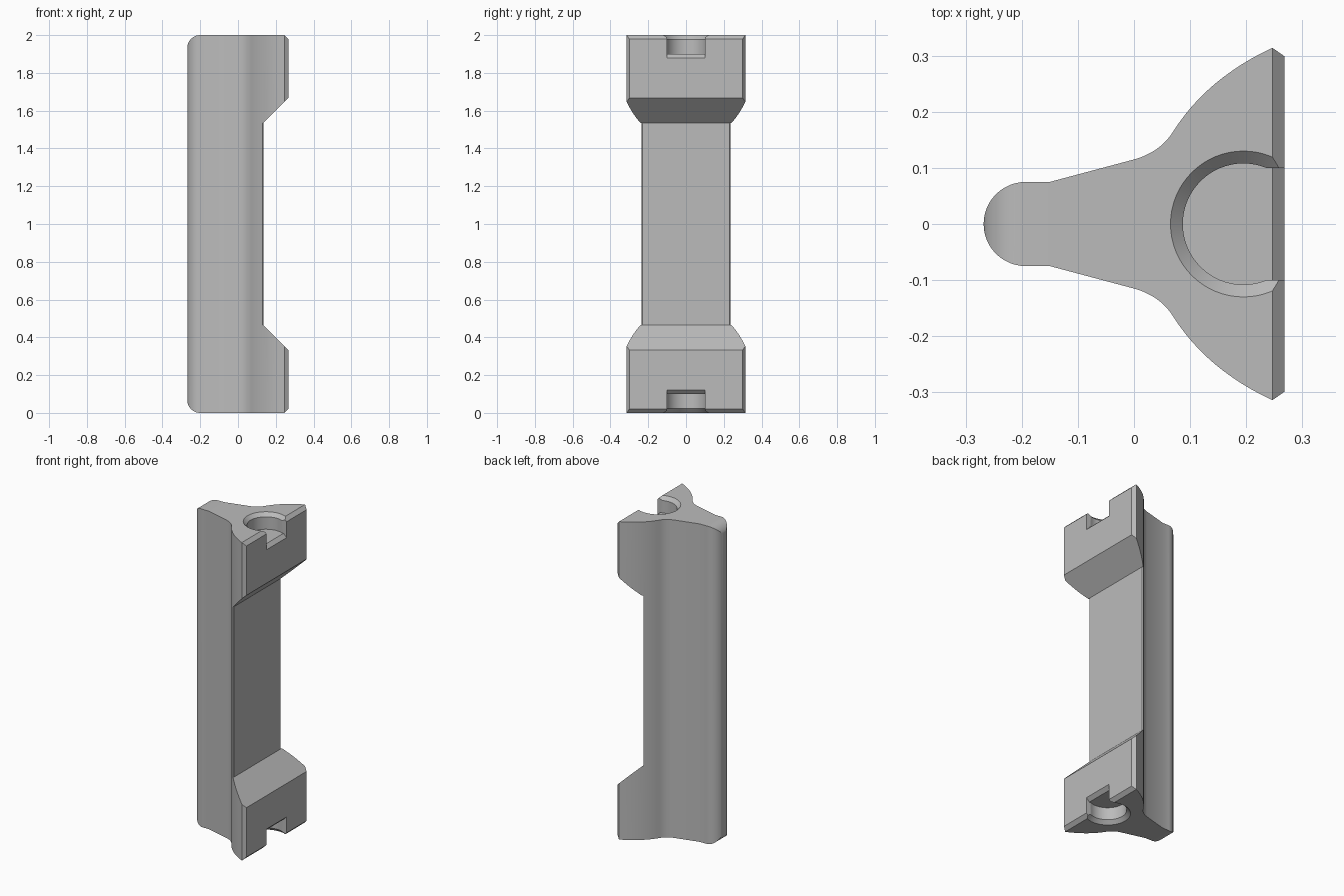
import bpy, bmesh
from math import sin, cos, pi, radians
from mathutils import Vector

if "Cube" in bpy.data.objects:
    bpy.data.objects.remove(bpy.data.objects["Cube"])

HEIGHT, FRONT, BACK = 2.0, 0.268, -0.268
CHAMFER = 0.0214

grey = bpy.data.materials.new("mid_grey")
grey.use_nodes = True
colour = (0.5, 0.5, 0.5, 1)
grey.diffuse_color = colour
grey.node_tree.nodes["Principled BSDF"].inputs["Base Color"].default_value = colour


def prism(name, outline, axis, start, end):
    """Extrude a closed outline along z (xy points) or along y (xz points)."""
    bm = bmesh.new()
    place = (lambda a, b: (a, b, start)) if axis == "z" else (lambda a, b: (a, start, b))
    face = bm.faces.new([bm.verts.new(place(*p)) for p in outline])
    extruded = bmesh.ops.extrude_face_region(bm, geom=[face])["geom"]
    shift = Vector((0, 0, end - start) if axis == "z" else (0, end - start, 0))
    bmesh.ops.translate(bm, vec=shift, verts=[v for v in extruded if isinstance(v, bmesh.types.BMVert)])
    return finish(name, bm)


def finish(name, bm):
    bmesh.ops.recalc_face_normals(bm, faces=bm.faces)
    mesh = bpy.data.meshes.new(name)
    bm.to_mesh(mesh)
    bm.free()
    mesh.materials.append(grey)
    obj = bpy.data.objects.new(name, mesh)
    bpy.context.collection.objects.link(obj)
    return obj


def cone(name, r1, r2, x, z1, z2):
    bm = bmesh.new()
    bmesh.ops.create_cone(bm, cap_ends=True, segments=64, radius1=r1, radius2=r2, depth=z2 - z1)
    bmesh.ops.translate(bm, vec=(x, 0, (z1 + z2) / 2), verts=bm.verts)
    return finish(name, bm)


def combine(obj, cutter, operation):
    mod = obj.modifiers.new("cut", "BOOLEAN")
    mod.operation, mod.object, mod.solver = operation, cutter, "EXACT"
    bpy.context.view_layer.objects.active = obj
    bpy.ops.object.modifier_apply(modifier=mod.name)
    bpy.data.objects.remove(cutter)


def bezier(a, b, c, steps=12):
    a, b, c = Vector(a), Vector(b), Vector(c)
    ts = [i / steps for i in range(1, steps + 1)]
    return [tuple(a * (1 - t) ** 2 + b * 2 * t * (1 - t) + c * t * t) for t in ts]


def flip(points):
    """Mirror top points to the bottom, keeping the outline order."""
    return [(x, HEIGHT - z) for x, z in reversed(points)]


# Plan section: rounded spine, tapering web, flared wings
r = 0.075
half = [(BACK + r - r * cos(a), r * sin(a)) for a in (radians(i * 7.5) for i in range(13))]
half += [(-0.15, r), (0, 0.115)]
half += bezier((0, 0.115), (0.0467, 0.128), (0.07, 0.165))
half += bezier((0.07, 0.165), (0.129, 0.259), (0.2466, 0.314))
half += [(0.289, 0.2843)]
plan = half + [(x, -y) for x, y in reversed(half[1:])]
body = prism("rail_body", plan, "z", -0.1, HEIGHT + 0.1)

# Side silhouette: rounded back corners, bevelled front, recessed waist
R = 0.068
top = [(BACK - 0.0005 + R - R * cos(a), HEIGHT - R + R * sin(a))
       for a in (i * pi / 24 for i in range(13))]
top += [(FRONT - CHAMFER, HEIGHT), (FRONT, HEIGHT - CHAMFER), (FRONT, 1.668), (0.135, 1.536)]
combine(body, prism("silhouette", top + flip(top), "y", -0.5, 0.5), "INTERSECT")

# Narrow bevels along the waist edges
for s in (1, -1):
    wedge = [(0.121, s * 0.243), (0.142, s * 0.225), (0.16, s * 0.27)]
    combine(body, prism("waist_bevel", wedge, "z", 0.464, 1.536), "DIFFERENCE")

# Countersunk round sockets, open to the front, at both ends
hole_x, hole_r, floor = 0.195, 0.108, 1.9
slot = [(0.2, floor), (FRONT - CHAMFER, floor), (0.3, floor - 0.0534), (0.3, 2.1), (0.2, 2.1)]
rim, ext = 0.13, 0.03
for upper in (True, False):
    z = (lambda v: v) if upper else (lambda v: HEIGHT - v)
    span = sorted((z(floor), z(2.1)))
    combine(body, cone("socket", hole_r, hole_r, hole_x, *span), "DIFFERENCE")
    radii = (hole_r, rim + ext) if upper else (rim + ext, hole_r)
    span = sorted((z(HEIGHT - rim + hole_r), z(HEIGHT + ext)))
    combine(body, cone("countersink", *radii, hole_x, *span), "DIFFERENCE")
    outline = slot if upper else flip(slot)
    combine(body, prism("slot", outline, "y", -0.1, 0.1), "DIFFERENCE")

# Smooth curved walls, keep machined edges crisp
bpy.ops.object.select_all(action="DESELECT")
body.select_set(True)
bpy.context.view_layer.objects.active = body
bpy.ops.object.shade_smooth_by_angle(angle=radians(25))
